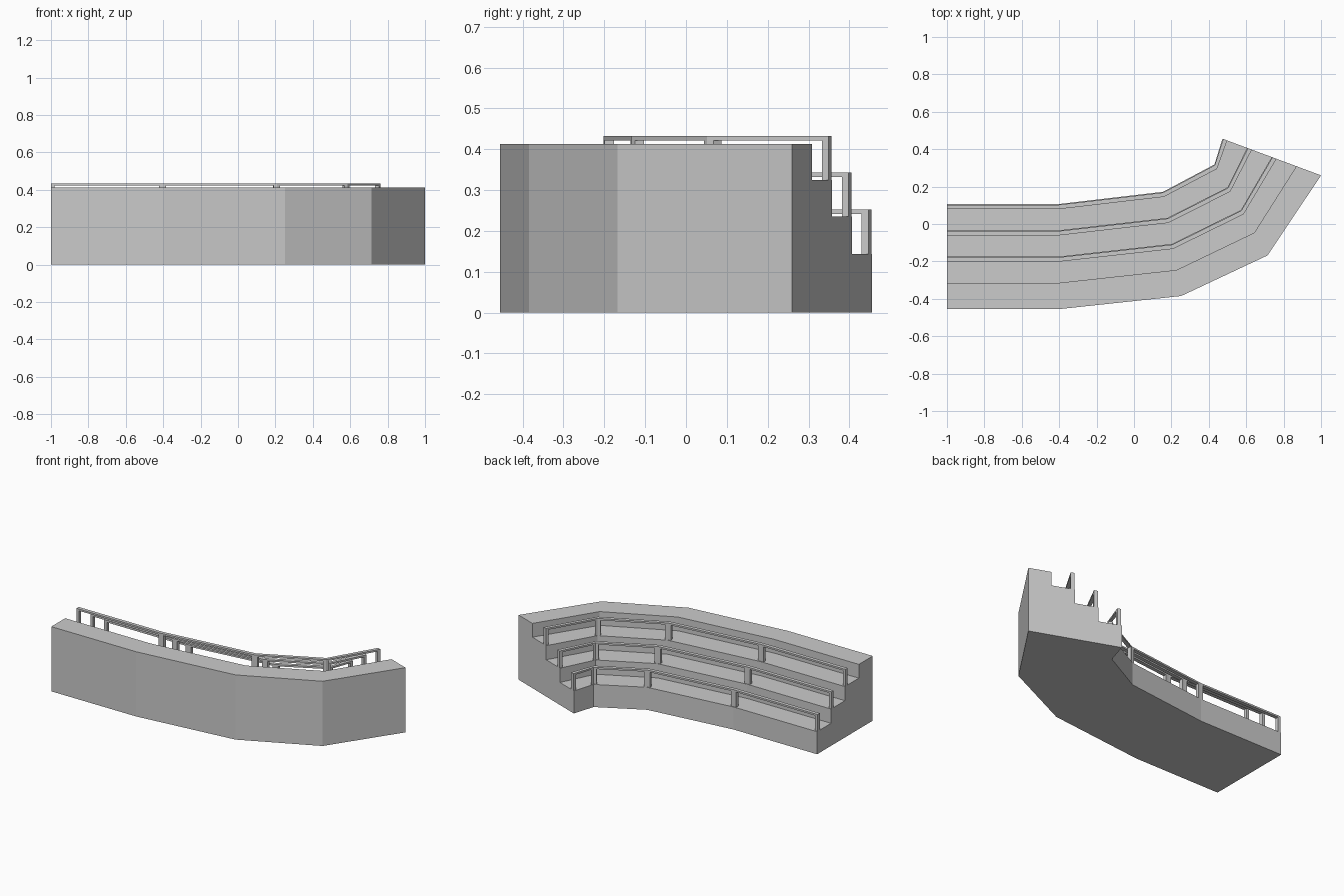
import bpy, bmesh
from mathutils import Vector

if "Cube" in bpy.data.objects:
    bpy.data.objects.remove(bpy.data.objects["Cube"])

# Inner (back) and outer (front) corner of each bend
INNER = [(-1, .106), (-.408, .106), (.155, .172), (.43, .318), (.473, .456)]
OUTER = [(-1, -.455), (-.4, -.455), (.252, -.385), (.714, -.168), (1, .26)]
WIDTH = .56
STEPS = [.144, .235, .325, .413]
RAIL_NEAR, RAIL_FAR = .004, .027
RAIL_H, BAR, POST = .108, .011, .018


def at(i, d):
    """Plan point at bend i, distance d in from the inner edge."""
    return Vector(INNER[i]).lerp(Vector(OUTER[i]), d / WIDTH)


def loft(name, rings):
    """Solid from a row of matching cross-sections, with closed ends."""
    bm = bmesh.new()
    vs = [[bm.verts.new(p) for p in r] for r in rings]
    n = len(vs[0])
    for a, b in zip(vs, vs[1:]):
        for k in range(n):
            bm.faces.new((a[k], a[(k + 1) % n], b[(k + 1) % n], b[k]))
    bm.faces.new(vs[0])
    bm.faces.new(vs[-1])
    bmesh.ops.recalc_face_normals(bm, faces=bm.faces)
    me = bpy.data.meshes.new(name)
    bm.to_mesh(me)
    bm.free()
    ob = bpy.data.objects.new(name, me)
    bpy.context.collection.objects.link(ob)
    return ob


def box_ring(p, q, z0, z1):
    return [(*p, z0), (*q, z0), (*q, z1), (*p, z1)]


# Stepped stand body: stair profile swept through the bends
profile = [(0, 0)]
for s, z in enumerate(STEPS):
    profile += [(s * WIDTH / 4, z), ((s + 1) * WIDTH / 4, z)]
profile.append((WIDTH, 0))
loft("stepped_stand", [[(*at(i, d), z) for d, z in profile] for i in range(5)])

# Railings along the edge of the three lower steps
for s in range(3):
    z0 = STEPS[s]
    top = z0 + RAIL_H
    near = [at(i, s * WIDTH / 4 + RAIL_NEAR) for i in range(5)]
    far = [at(i, s * WIDTH / 4 + RAIL_FAR) for i in range(5)]
    loft(f"handrail_{s + 1}",
         [box_ring(p, q, top - BAR, top) for p, q in zip(near, far)])

    # Posts wrap around each bend
    for i in range(5):
        rings = []
        for j in (i - 1, i, i + 1):
            if 0 <= j < 5:
                pts = [l[i] + ((l[j] - l[i]).normalized() * POST if j != i else Vector((0, 0)))
                       for l in (near, far)]
                rings.append(box_ring(*pts, z0, top - BAR))
        loft(f"rail_post_{s + 1}_{i + 1}", rings)
